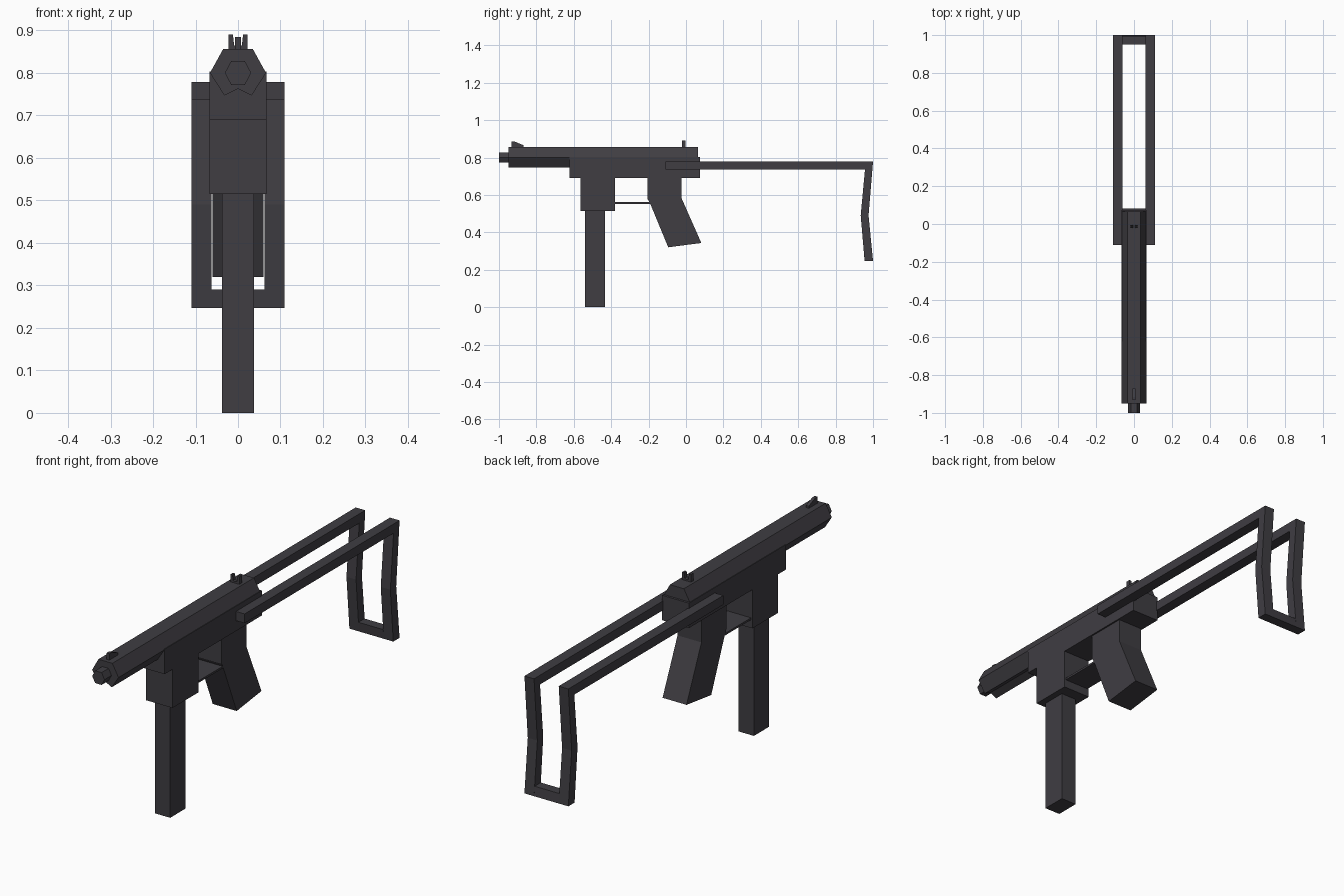
import bpy
import bmesh
from mathutils import Vector

cube = bpy.data.objects.get("Cube")
if cube:
    bpy.data.objects.remove(cube, do_unlink=True)

# One dark metal finish for every part
metal = bpy.data.materials.new("dark_gunmetal")
metal.use_nodes = True
colour = (0.05, 0.047, 0.055, 1)
metal.diffuse_color = colour
metal.node_tree.nodes["Principled BSDF"].inputs["Base Color"].default_value = colour


def prism(name, profile, start, end, axis="X"):
    """Extrude a profile: (y, z) points along X, or (x, z) points along Y."""
    bm = bmesh.new()
    if axis == "X":
        points = [(start, a, b) for a, b in profile]
        travel = Vector((end - start, 0, 0))
    else:
        points = [(a, start, b) for a, b in profile]
        travel = Vector((0, end - start, 0))
    face = bm.faces.new([bm.verts.new(p) for p in points])
    top = bmesh.ops.extrude_face_region(bm, geom=[face])["geom"]
    bmesh.ops.translate(bm, vec=travel, verts=[v for v in top if isinstance(v, bmesh.types.BMVert)])
    bmesh.ops.recalc_face_normals(bm, faces=bm.faces)
    mesh = bpy.data.meshes.new(name)
    bm.to_mesh(mesh)
    bm.free()
    mesh.materials.append(metal)
    obj = bpy.data.objects.new(name, mesh)
    bpy.context.collection.objects.link(obj)
    return obj


def block(name, half_width, y0, y1, z0, z1):
    return prism(name, [(y0, z0), (y1, z0), (y1, z1), (y0, z1)], -half_width, half_width)


def mirrored(half):
    """Complete a right-hand outline by reflecting it across x = 0."""
    return half + [(-x, z) for x, z in reversed(half) if x > 0]


# Barrel housing and muzzle
prism("barrel_housing", mirrored([(0, 0.763), (0.032, 0.747), (0.066, 0.80), (0.035, 0.856)]),
      -0.95, 0.065, "Y")
prism("muzzle", mirrored([(0.016, 0.772), (0.031, 0.80), (0.016, 0.828)]), -1, -0.94, "Y")

# Lower receiver, magazine well and magazine
block("lower_receiver", 0.067, -0.622, 0.075, 0.69, 0.803)
block("magazine_well", 0.067, -0.565, -0.38, 0.515, 0.69)
block("magazine", 0.038, -0.54, -0.432, 0, 0.515)

# Grip and trigger guard
block("grip_mount", 0.06, -0.205, -0.025, 0.575, 0.69)
prism("grip", [(-0.205, 0.58), (-0.19, 0.55), (-0.095, 0.32), (0.082, 0.343), (-0.025, 0.585)],
      -0.06, 0.06)
block("trigger_guard", 0.06, -0.38, -0.19, 0.552, 0.561)

# Sights
prism("front_sight", [(-0.932, 0.85), (-0.932, 0.885), (-0.915, 0.885), (-0.87, 0.866), (-0.87, 0.85)],
      -0.007, 0.007)
prism("rear_sight", mirrored([(0, 0.862), (0.009, 0.865), (0.012, 0.89), (0.022, 0.89), (0.022, 0.85)])
      , -0.022, -0.004, "Y")

# Wire stock: an arm with a bent drop on each side, joined at the bottom
arm = [(-0.11, 0.737), (0.957, 0.737), (0.934, 0.49), (0.955, 0.247), (1, 0.247),
       (0.976, 0.49), (1, 0.779), (-0.11, 0.779)]
for name, side in (("left_stock_arm", 1), ("right_stock_arm", -1)):
    prism(name, arm, side * 0.062, side * 0.11)
prism("stock_crossbar", [(0.955, 0.247), (1, 0.247), (0.995, 0.29), (0.951, 0.29)], -0.062, 0.062)
